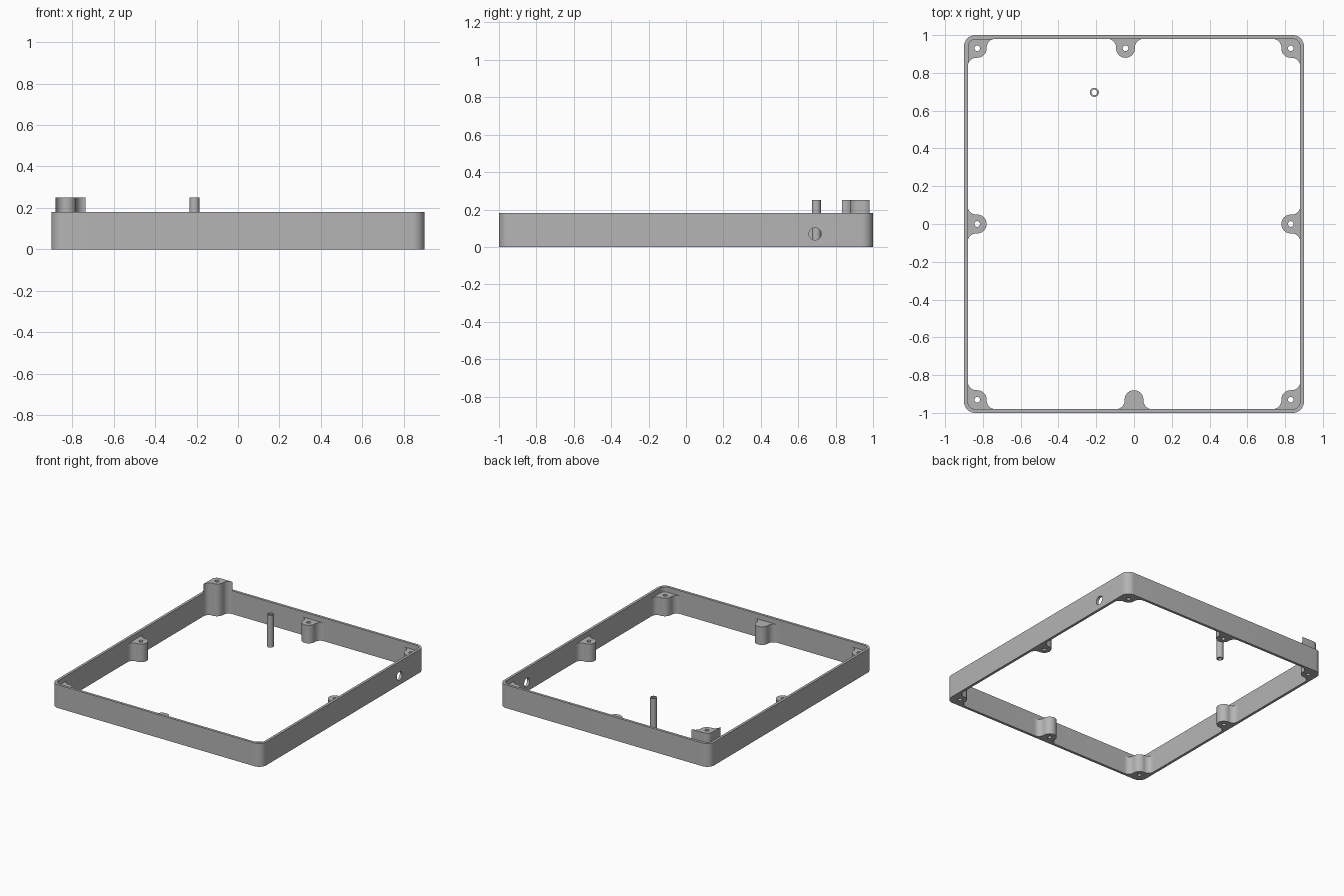
import bpy, bmesh
from math import cos, sin, pi, radians
from mathutils import Matrix

cube = bpy.data.objects.get("Cube")
if cube:
    bpy.data.objects.remove(cube, do_unlink=True)

grey = bpy.data.materials.new("plain grey")
grey.use_nodes = True
grey.diffuse_color = (0.46, 0.46, 0.46, 1)
grey.node_tree.nodes["Principled BSDF"].inputs["Base Color"].default_value = (0.46, 0.46, 0.46, 1)

WIDTH, DEPTH, HEIGHT, WALL = 0.90, 1.0, 0.18, 0.02   # half width, half depth
BOSS_TOP, TALL_TOP = 0.14, 0.25
LOBE, FILLET, SCREW = 0.05, 0.045, 0.015


def arc(cx, cy, r, a, b, n=10):
    return [(cx + r * cos(radians(a + (b - a) * i / n)),
             cy + r * sin(radians(a + (b - a) * i / n))) for i in range(n + 1)]


def circle(cx, cy, r, n=24):
    return arc(cx, cy, r, 0, 360, n)[:-1]


def rounded_rect(hx, hy, r):
    return (arc(hx - r, hy - r, r, 0, 90) + arc(r - hx, hy - r, r, 90, 180)
            + arc(r - hx, r - hy, r, 180, 270) + arc(hx - r, r - hy, r, 270, 360))


def smooth(obj):
    obj.data.shade_smooth()
    obj.data.set_sharp_from_angle(angle=radians(30))


def prism(name, loops, z0, z1):
    """Extrude a flat outline; the loops after the first are holes."""
    curve = bpy.data.curves.new(name, "CURVE")
    curve.dimensions = "2D"
    curve.fill_mode = "BOTH"
    curve.extrude = (z1 - z0) / 2
    for loop in loops:
        spline = curve.splines.new("POLY")
        spline.points.add(len(loop) - 1)
        for point, (x, y) in zip(spline.points, loop):
            point.co = (x, y, 0, 1)
        spline.use_cyclic_u = True
    temp = bpy.data.objects.new(name + "_outline", curve)
    bpy.context.collection.objects.link(temp)
    graph = bpy.context.evaluated_depsgraph_get()
    mesh = bpy.data.meshes.new_from_object(temp.evaluated_get(graph))
    bpy.data.objects.remove(temp, do_unlink=True)
    bm = bmesh.new()
    bm.from_mesh(mesh)
    bmesh.ops.translate(bm, verts=bm.verts, vec=(0, 0, (z0 + z1) / 2))
    bmesh.ops.remove_doubles(bm, verts=bm.verts, dist=0.0001)
    bmesh.ops.recalc_face_normals(bm, faces=bm.faces)
    bm.to_mesh(mesh)
    bm.free()
    mesh.name = name
    mesh.materials.clear()
    mesh.materials.append(grey)
    obj = bpy.data.objects.new(name, mesh)
    bpy.context.collection.objects.link(obj)
    smooth(obj)
    return obj


def drill(obj, radius, length, matrix):
    """Cut a round hole along the local z axis of the matrix."""
    mesh = bpy.data.meshes.new("drill")
    bm = bmesh.new()
    bmesh.ops.create_cone(bm, cap_ends=True, segments=32, radius1=radius,
                          radius2=radius, depth=length, matrix=matrix)
    bm.to_mesh(mesh)
    bm.free()
    mesh.materials.append(grey)
    cutter = bpy.data.objects.new("drill", mesh)
    cutter.hide_render = True
    bpy.context.collection.objects.link(cutter)
    mod = obj.modifiers.new("hole", "BOOLEAN")
    mod.operation = "DIFFERENCE"
    mod.solver = "EXACT"
    mod.object = cutter
    graph = bpy.context.evaluated_depsgraph_get()
    result = bpy.data.meshes.new_from_object(obj.evaluated_get(graph))
    obj.modifiers.clear()
    obj.data = result
    bpy.data.objects.remove(cutter, do_unlink=True)
    smooth(obj)


# Thin rounded wall with a round opening in its left side
frame = prism("frame_wall", [rounded_rect(WIDTH, DEPTH, 0.06),
                             rounded_rect(WIDTH - WALL, DEPTH - WALL, 0.04)], 0, HEIGHT)
drill(frame, 0.033, 0.2, Matrix.Translation((WIDTH, 0.69, 0.07)) @ Matrix.Rotation(pi / 2, 4, "Y"))

# Corner screw bosses, one of them standing above the rim
bx, by = WIDTH - WALL - LOBE, DEPTH - WALL - LOBE
ix, iy = WIDTH - WALL, DEPTH - WALL
corner = (arc(bx - LOBE - FILLET, iy - FILLET, FILLET, 90, 0)
          + arc(bx, by, LOBE, 180, 270)
          + arc(ix - FILLET, by - LOBE - FILLET, FILLET, 90, 0)
          + arc(ix - 0.04, iy - 0.04, 0.04, 0, 90))
for sx, side in ((1, "left"), (-1, "right")):
    for sy, end in ((1, "back"), (-1, "front")):
        top = TALL_TOP if (sx, sy) == (-1, 1) else BOSS_TOP
        outline = [(sx * x, sy * y) for x, y in corner]
        prism(f"{end}_{side}_corner_boss", [outline, circle(sx * bx, sy * by, SCREW)], 0, top)

# Screw bosses along the walls; the outline's +y side meets the wall
lobe = (arc(-LOBE - FILLET, LOBE - FILLET, FILLET, 90, 0)
        + arc(0, 0, LOBE, 180, 360, 20)
        + arc(LOBE + FILLET, LOBE - FILLET, FILLET, 180, 90))
for name, cx, cy, turn in (("back", -0.045, by, 0), ("right", -bx, 0, 90),
                           ("front", 0, -by, 180), ("left", bx, 0, 270)):
    c, s = cos(radians(turn)), sin(radians(turn))
    outline = [(cx + c * x - s * y, cy + s * x + c * y) for x, y in lobe]
    if name == "front":   # closed on top, drilled from below
        boss = prism("front_wall_boss", [outline], 0, BOSS_TOP)
        drill(boss, SCREW, 0.2, Matrix.Translation((cx, cy, 0)))
    else:
        prism(f"{name}_wall_boss", [outline, circle(cx, cy, SCREW)], 0, BOSS_TOP)

# Free-standing hollow post
prism("hollow_post", [circle(-0.21, 0.697, 0.024, 32), circle(-0.21, 0.697, 0.015, 32)], 0, TALL_TOP)
